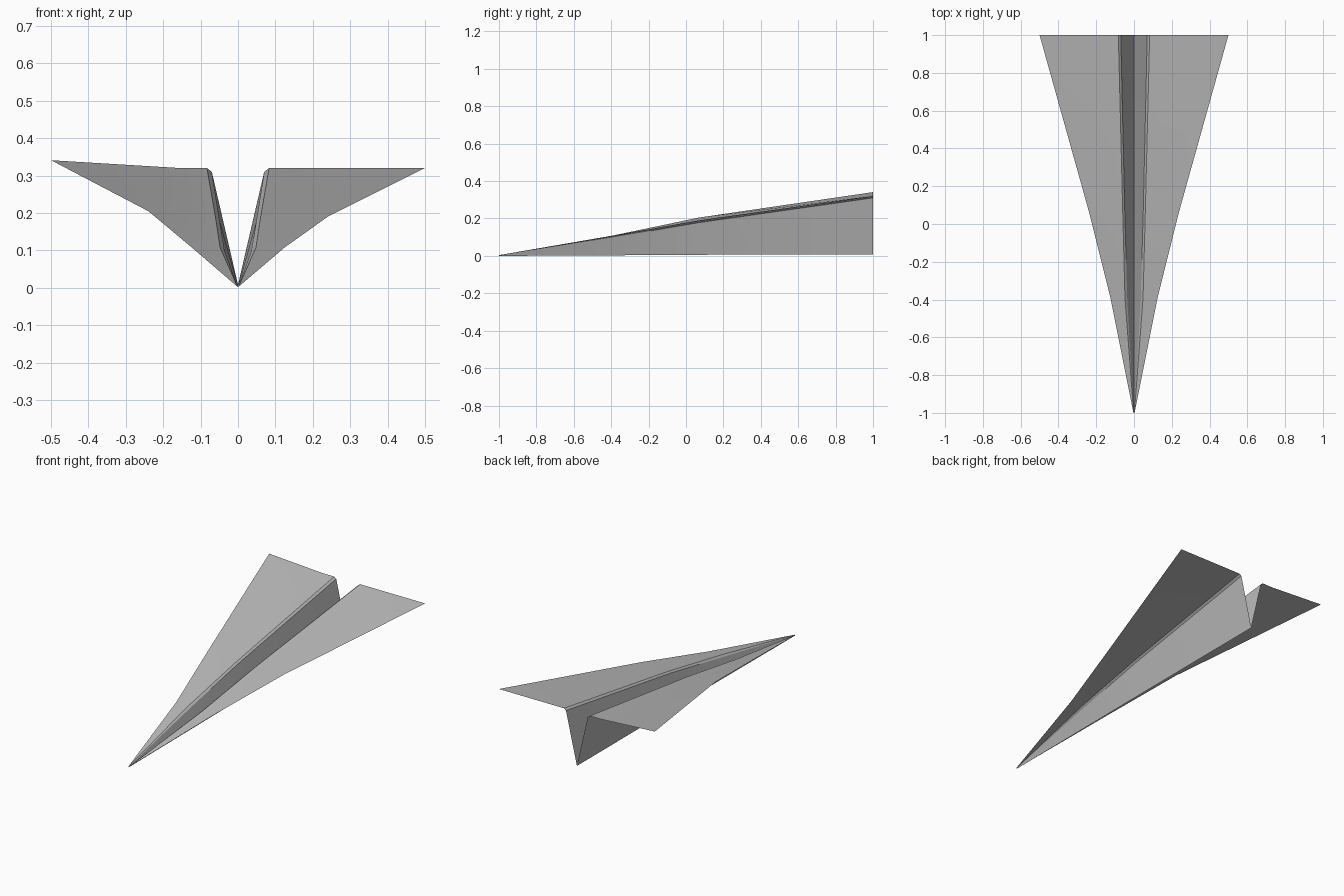
import bpy
import math

cube = bpy.data.objects.get("Cube")
if cube:
    bpy.data.objects.remove(cube, do_unlink=True)

paper = bpy.data.materials.new("grey_paper")
paper.use_nodes = True
grey = (0.5, 0.5, 0.5, 1)
paper.diffuse_color = grey
paper.node_tree.nodes["Principled BSDF"].inputs["Base Color"].default_value = grey


def sheet(name, rows):
    """Join rows of points, nose to tail, into a folded sheet."""
    n = len(rows[0])
    verts = [p for row in rows for p in row]
    faces = [(r * n + c, r * n + c + 1, (r + 1) * n + c + 1, (r + 1) * n + c)
             for r in range(len(rows) - 1) for c in range(n - 1)]
    mesh = bpy.data.meshes.new(name)
    mesh.from_pydata(verts, [], faces)
    mesh.materials.append(paper)
    obj = bpy.data.objects.new(name, mesh)
    bpy.context.collection.objects.link(obj)
    bpy.ops.object.select_all(action="DESELECT")
    obj.select_set(True)
    bpy.context.view_layer.objects.active = obj
    bpy.ops.object.shade_smooth_by_angle(angle=math.radians(20))
    return obj


# Stations from nose to tail:
# y, keel z, wall top (x, z), crease (x, z), wing edge x
stations = [
    (-1.0, 0.0, (0.001, 0.003), (0.002, 0.004), 0.003),
    (-0.39, 0.003, (0.036, 0.099), (0.048, 0.108), 0.125),
    (0.07, 0.006, (0.049, 0.178), (0.060, 0.187), 0.24),
    (1.0, 0.008, (0.070, 0.310), (0.083, 0.320), 0.5),
]
# Extra height of each wing edge above its crease
lifts = {"left": (0, 0, 0.003, 0), "right": (0, 0.001, 0.018, 0.021)}

# Folded central body: V-shaped walls with a narrow bend at the top
sheet("body_fold", [
    [(-cx, y, cz), (-wx, y, wz), (0, y, kz), (wx, y, wz), (cx, y, cz)]
    for y, kz, (wx, wz), (cx, cz), edge in stations])

# Wings: a flat inner strip, then the outer panel
for side, sign in (("left", 1), ("right", -1)):
    sheet(side + "_wing", [
        [(sign * cx, y, cz),
         (sign * (cx + 0.17 * (edge - cx)), y, cz),
         (sign * edge, y, cz + lift)][::sign]
        for (y, kz, wall, (cx, cz), edge), lift in zip(stations, lifts[side])])
